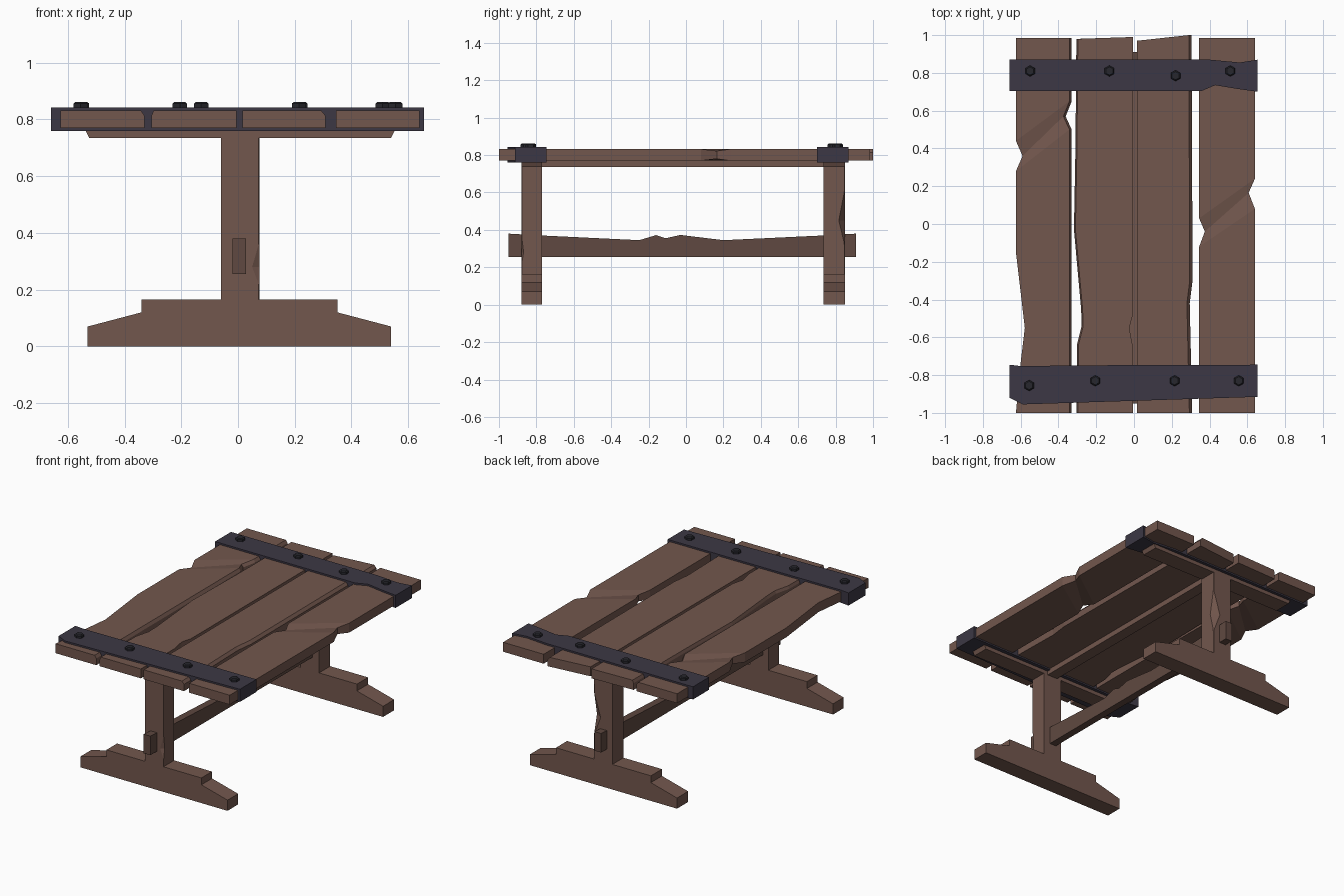
import bpy, bmesh

if "Cube" in bpy.data.objects:
    bpy.data.objects.remove(bpy.data.objects["Cube"])


def material(name, rgb):
    m = bpy.data.materials.new(name)
    m.diffuse_color = (*rgb, 1)
    m.use_nodes = True
    m.node_tree.nodes["Principled BSDF"].inputs["Base Color"].default_value = m.diffuse_color
    return m


WOOD = material("wood", (0.17, 0.095, 0.075))
DARK_WOOD = material("dark_wood", (0.115, 0.066, 0.052))
IRON = material("iron", (0.045, 0.039, 0.058))
BOLT = material("bolt_iron", (0.02, 0.02, 0.026))


def finish(name, bm, mat):
    bmesh.ops.recalc_face_normals(bm, faces=bm.faces)
    me = bpy.data.meshes.new(name)
    bm.to_mesh(me)
    bm.free()
    me.materials.append(mat)
    ob = bpy.data.objects.new(name, me)
    bpy.context.collection.objects.link(ob)
    return ob


def loft(name, loops, mat):
    """Skin a list of equal-length closed loops and cap both ends."""
    bm = bmesh.new()
    rings = [[bm.verts.new(p) for p in loop] for loop in loops]
    n = len(rings[0])
    for a, b in zip(rings, rings[1:]):
        for i in range(n):
            j = (i + 1) % n
            bm.faces.new((a[i], a[j], b[j], b[i]))
    bm.faces.new(rings[0])
    bm.faces.new(rings[-1])
    return finish(name, bm, mat)


def prism(name, pts, lo, hi, axis, mat):
    """Extrude a 2D outline along one axis."""
    def place(p, d):
        return {"x": (d, *p), "y": (p[0], d, p[1]), "z": (*p, d)}[axis]
    return loft(name, [[place(p, d) for p in pts] for d in (lo, hi)], mat)


def rect(a0, a1, b0, b1):
    return [(a0, b0), (a1, b0), (a1, b1), (a0, b1)]


# Table top planks: stations of (left y, left x, right y, right x, dent depth)
def plank(name, stations, cl, cr):
    loops = []
    for yl, xl, yr, xr, d in stations:
        z0, z1 = 0.77 + d, 0.832 - d
        loops.append([(xl, yl, z0), (xr, yr, z0), (xr, yr, z1 - 0.018),
                      (xr - cr, yr, z1), (xl + cl, yl, z1), (xl, yl, z1 - 0.018)])
    loft(name, loops, WOOD)


plank("plank_1", [
    (-1, -.625, -1, -.33, 0), (-.75, -.602, -.75, -.33, 0),
    (-.55, -.578, -.55, -.33, 0), (-.15, -.625, -.15, -.33, 0),
    (.28, -.625, .50, -.33, 0), (.36, -.59, .57, -.362, .01),
    (.44, -.625, .65, -.33, 0), (.985, -.625, .985, -.33, 0)], 0, .012)
plank("plank_2", [
    (-1, -.305, -1, -.006, 0), (-.64, -.302, -.65, -.006, 0),
    (-.54, -.277, -.55, -.025, 0), (-.45, -.28, -.48, -.006, 0),
    (-.03, -.318, -.03, -.006, 0), (.4, -.31, .4, -.006, 0),
    (.98, -.305, .99, -.006, 0)], .008, 0)
plank("plank_3", [
    (-1, .015, -1, .308, 0), (-.64, .015, -.64, .30, 0),
    (-.42, .015, -.42, .295, 0), (-.3, .015, -.3, .31, 0),
    (.97, .015, 1, .305, 0)], 0, .015)
plank("plank_4", [
    (-1, .345, -1, .64, 0), (-.12, .345, .08, .64, 0),
    (-.04, .375, .165, .607, .01), (.03, .345, .24, .64, 0),
    (.985, .345, .985, .64, 0)], 0, 0)

# Iron straps clamping the planks
prism("back_strap", [(-.66, .705), (.36, .705), (.43, .735), (.55, .715), (.655, .70),
                     (.655, .87), (.56, .855), (.40, .87), (-.66, .87)],
      .76, .843, "z", IRON)
prism("front_strap", [(-.66, -.92), (-.59, -.955), (.655, -.915), (.655, -.745),
                      (-.20, -.748), (-.60, -.752), (-.66, -.745)],
      .76, .843, "z", IRON)

# Hexagonal bolt heads with tapered tops
BOLTS = [(-.55, .81), (-.13, .81), (.22, .785), (.51, .81),
         (-.555, -.855), (-.205, -.83), (.215, -.83), (.555, -.83)]
for k, (x, y) in enumerate(BOLTS):
    bm = bmesh.new()
    bmesh.ops.create_cone(bm, cap_ends=True, segments=6, radius1=.029, radius2=.029, depth=.016)
    top = [f for f in bm.faces if f.normal.z > .9]
    ring = bmesh.ops.extrude_face_region(bm, geom=top)["geom"]
    verts = [v for v in ring if isinstance(v, bmesh.types.BMVert)]
    bmesh.ops.delete(bm, geom=top, context="FACES_ONLY")
    for v in verts:
        v.co.x *= .75
        v.co.y *= .75
        v.co.z += .006
    finish(f"bolt_{k + 1}", bm, BOLT).location = (x, y, .848)

# Trestles: foot, post with a chipped outer corner, and crossbar
FOOT = [(-.53, 0), (.54, 0), (.54, .07), (.35, .12), (.35, .165),
        (-.34, .165), (-.34, .12), (-.53, .07)]
BAR = [(-.54, .765), (.555, .765), (.54, .735), (-.525, .735)]


def post(name, y_in, y_out, chips):
    s = 1 if y_out > y_in else -1
    loops = []
    for z, cx, cy in chips:
        loops.append([(-.06, y_in, z), (.075, y_in, z), (.075, y_out - s * cy, z),
                      (.075 - cx, y_out, z), (-.06, y_out, z)])
    loft(name, loops, WOOD)


for side, y_in, y_out in (("front", -.77, -.88), ("back", .735, .85)):
    lo, hi = min(y_in, y_out), max(y_in, y_out)
    prism(side + "_foot", FOOT, lo, hi, "y", WOOD)
    prism(side + "_crossbar", BAR, lo, hi, "y", WOOD)
post("front_post", -.77, -.88, [(.165, .002, .002), (.22, .002, .002), (.28, .025, .012),
                                (.36, .002, .002), (.74, .002, .002)])
post("back_post", .735, .85, [(.165, .002, .002), (.33, .004, .004), (.45, .05, .033),
                              (.60, .004, .004), (.74, .002, .002)])

# Lengthwise beam under the planks and worn stretcher through the posts
prism("under_beam", rect(-.03, .045, .735, .77), -.80, .77, "y", WOOD)
prism("stretcher", [(-.95, .255), (.91, .255), (.91, .38), (.73, .37), (.2, .345),
                    (-.03, .373), (-.11, .355), (-.16, .372), (-.25, .345),
                    (-.77, .37), (-.95, .38)], -.02, .028, "x", DARK_WOOD)
